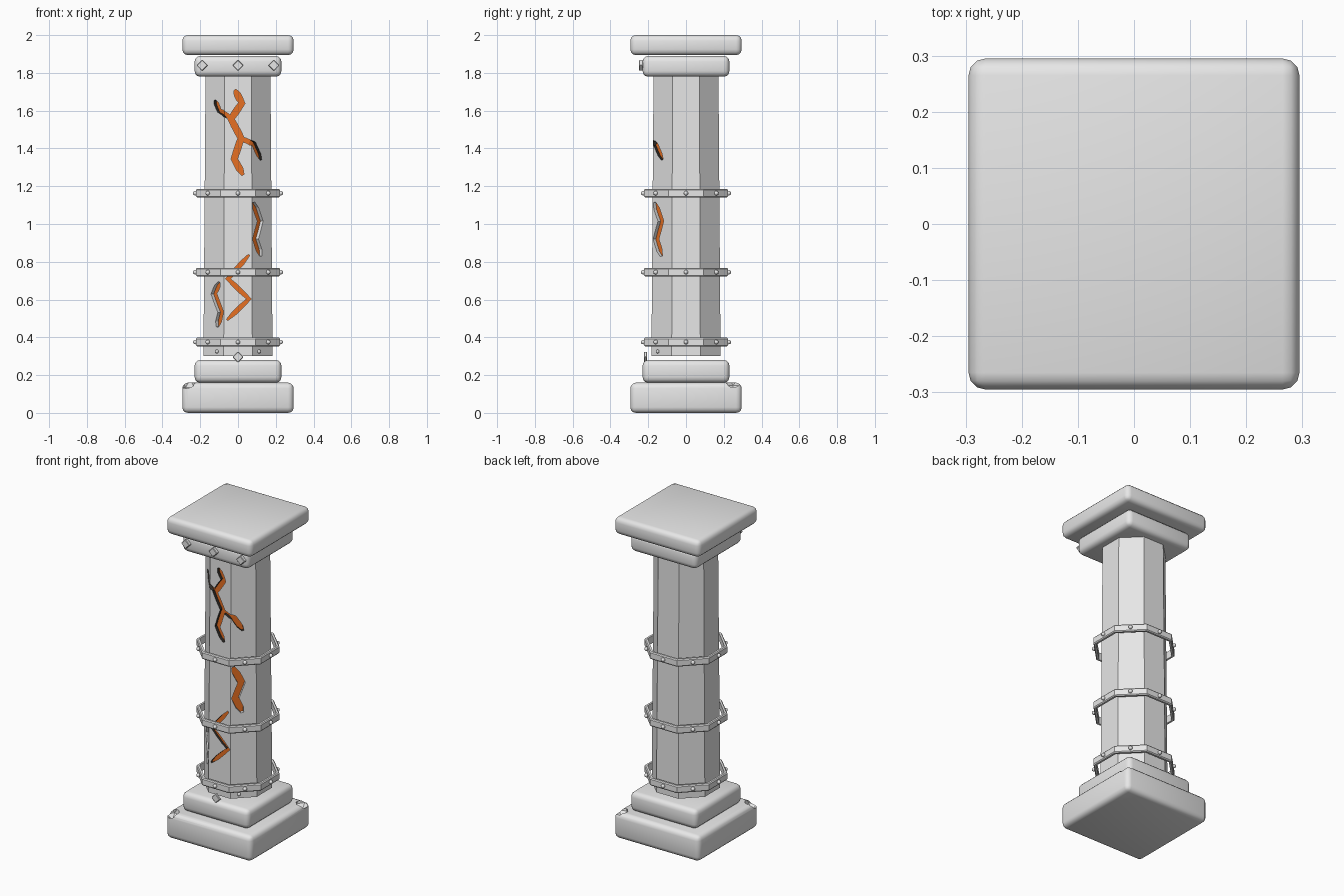
import bpy, bmesh, math
from mathutils import Vector, Matrix

if "Cube" in bpy.data.objects:
    bpy.data.objects.remove(bpy.data.objects["Cube"], do_unlink=True)


def material(name, color):
    mat = bpy.data.materials.new(name)
    mat.use_nodes = True
    mat.diffuse_color = (*color, 1)
    mat.node_tree.nodes["Principled BSDF"].inputs["Base Color"].default_value = (*color, 1)
    return mat


STONE = material("pale stone", (0.8, 0.8, 0.8))
DARK = material("dark crack wall", (0.03, 0.025, 0.02))
GLOW = material("orange glow", (1.0, 0.2, 0.02))


def finish(name, bm, mats=(STONE,)):
    bmesh.ops.recalc_face_normals(bm, faces=bm.faces)
    mesh = bpy.data.meshes.new(name)
    bm.to_mesh(mesh)
    bm.free()
    obj = bpy.data.objects.new(name, mesh)
    bpy.context.collection.objects.link(obj)
    for mat in mats:
        mesh.materials.append(mat)
    return obj


def activate(obj):
    bpy.ops.object.select_all(action='DESELECT')
    obj.select_set(True)
    bpy.context.view_layer.objects.active = obj


def cut(obj, cutter):
    mod = obj.modifiers.new("cut", 'BOOLEAN')
    mod.operation, mod.solver, mod.object = 'DIFFERENCE', 'EXACT', cutter
    mod.material_mode = 'TRANSFER'
    activate(obj)
    bpy.ops.object.modifier_apply(modifier=mod.name)
    bpy.data.objects.remove(cutter, do_unlink=True)


def slab(name, half, low, high, chips=()):
    bm = bmesh.new()
    size = Matrix.Diagonal((2 * half, 2 * half, high - low, 1))
    bmesh.ops.create_cube(bm, size=1, matrix=Matrix.Translation((0, 0, (low + high) / 2)) @ size)
    bmesh.ops.bevel(bm, geom=bm.edges[:], offset=0.03, segments=3, profile=0.5, affect='EDGES')
    obj = finish(name, bm)
    for spot in chips:
        bm = bmesh.new()
        bmesh.ops.create_icosphere(bm, subdivisions=1, radius=0.045, matrix=Matrix.Translation(spot))
        cut(obj, finish("chip_cutter", bm))
    activate(obj)
    bpy.ops.object.shade_smooth_by_angle(angle=math.radians(32))
    return obj


# Stepped base and capital
slab("base_slab", 0.295, 0, 0.16, [(-0.265, -0.265, 0.155), (0.27, 0.25, 0.165)])
slab("base_step", 0.23, 0.16, 0.28)
slab("capital_step", 0.23, 1.78, 1.89)
slab("capital_slab", 0.295, 1.894, 2)

# Tapered octagonal shaft
LOW, HIGH = 0.3, 1.78


def apothem(z):
    return 0.183 - 0.0075 * (z - LOW)


def octagon(bm, radius, z):
    corner = radius / math.cos(math.pi / 8)
    angles = [(i + 0.5) * math.pi / 4 for i in range(8)]
    return [bm.verts.new((corner * math.cos(a), corner * math.sin(a), z)) for a in angles]


def bridge(bm, a, b):
    for i in range(len(a)):
        j = (i + 1) % len(a)
        bm.faces.new((a[i], a[j], b[j], b[i]))


bm = bmesh.new()
bottom, top = octagon(bm, apothem(LOW), LOW), octagon(bm, apothem(HIGH), HIGH)
bridge(bm, bottom, top)
bm.faces.new(bottom)
bm.faces.new(top)
shaft = finish("shaft", bm)


# Glowing cracks carved along the front facets
def on_shaft(x, z, depth):
    a = apothem(z)
    edge = a * math.tan(math.pi / 8)
    if abs(x) <= edge:
        return Vector((x, -a + depth, z))
    side = math.copysign(1, x)
    shift = depth * math.sqrt(0.5)
    return Vector((x - side * shift, -(a * math.sqrt(2) - abs(x)) + shift, z))


def crack(points, width, depth, wall):
    pts = [Vector(p) for p in points]
    dense = []
    for p, q in zip(pts, pts[1:]):
        dense += [p.lerp(q, t / 3) for t in range(3)]
    dense.append(pts[-1])
    bm = bmesh.new()
    rows = []
    for i, p in enumerate(dense):
        d = (dense[min(i + 1, len(dense) - 1)] - dense[max(i - 1, 0)]).normalized()
        tip = i in (0, len(dense) - 1)
        side = Vector((-d.y, d.x)) * width * (0.2 if tip else 0.5)
        l, r = p + side, p - side
        rows.append([bm.verts.new(on_shaft(*v, h)) for v, h in
                     ((l, -0.015), (r, -0.015), (r, depth), (l, depth))])
    for a, b in zip(rows, rows[1:]):
        for k in range(4):
            n = (k + 1) % 4
            face = bm.faces.new((a[k], a[n], b[n], b[k]))
            face.material_index = 1 if k == 2 else 0
    bm.faces.new(rows[0])
    bm.faces.new(rows[-1])
    cut(shaft, finish("crack_cutter", bm, (wall, GLOW)))


crack([(-0.016, 1.71), (0.02, 1.64), (-0.037, 1.556), (0.016, 1.455), (-0.02, 1.344), (0.026, 1.26)],
      0.034, 0.02, DARK)
crack([(-0.03, 1.557), (-0.10, 1.60), (-0.122, 1.656)], 0.024, 0.018, DARK)
crack([(0.012, 1.455), (0.085, 1.423), (0.122, 1.339)], 0.024, 0.018, DARK)
crack([(0.083, 1.115), (0.118, 1.015), (0.093, 0.92), (0.122, 0.83)], 0.03, 0.02, STONE)
crack([(-0.10, 0.693), (-0.128, 0.63), (-0.092, 0.534), (-0.11, 0.455)], 0.03, 0.02, STONE)
crack([(0.058, 0.836), (-0.053, 0.71), (0.058, 0.603), (-0.058, 0.492)], 0.024, 0.015, DARK)


# Loose octagonal bands with eight rivets each
def stud(name, spot, radius):
    bm = bmesh.new()
    bmesh.ops.create_uvsphere(bm, u_segments=10, v_segments=6, radius=radius, matrix=Matrix.Translation(spot))
    activate(finish(name, bm))
    bpy.ops.object.shade_smooth()


for level, z in (("lower", 0.375), ("middle", 0.745), ("upper", 1.163)):
    bm = bmesh.new()
    loops = [octagon(bm, r, z + h) for r, h in
             ((0.205, -0.023), (0.217, -0.023), (0.222, -0.017), (0.222, 0.017), (0.217, 0.023), (0.205, 0.023))]
    for a, b in zip(loops, loops[1:] + loops[:1]):
        bridge(bm, a, b)
    finish(level + "_band", bm)
    for i in range(8):
        a = i * math.pi / 4
        stud(level + "_band_rivet", (0.227 * math.cos(a), 0.227 * math.sin(a), z), 0.012)

# Small studs at the foot of the shaft
for side in (-1, 1):
    stud("foot_stud", (side * 0.112, -0.15, 0.325), 0.01)


# Diamond ornaments
def diamond(name, x, y, z, thick):
    bm = bmesh.new()
    shape = Matrix.Translation((x, y, z)) @ Matrix.Rotation(math.pi / 4, 4, 'Y')
    bmesh.ops.create_cube(bm, size=1, matrix=shape @ Matrix.Diagonal((0.042, thick, 0.042, 1)))
    bmesh.ops.bevel(bm, geom=bm.edges[:], offset=0.003, segments=1, affect='EDGES')
    finish(name, bm)


for x in (-0.19, 0, 0.19):
    diamond("capital_diamond", x, -0.238, 1.84, 0.022)
diamond("base_diamond", 0, -0.214, 0.296, 0.016)
